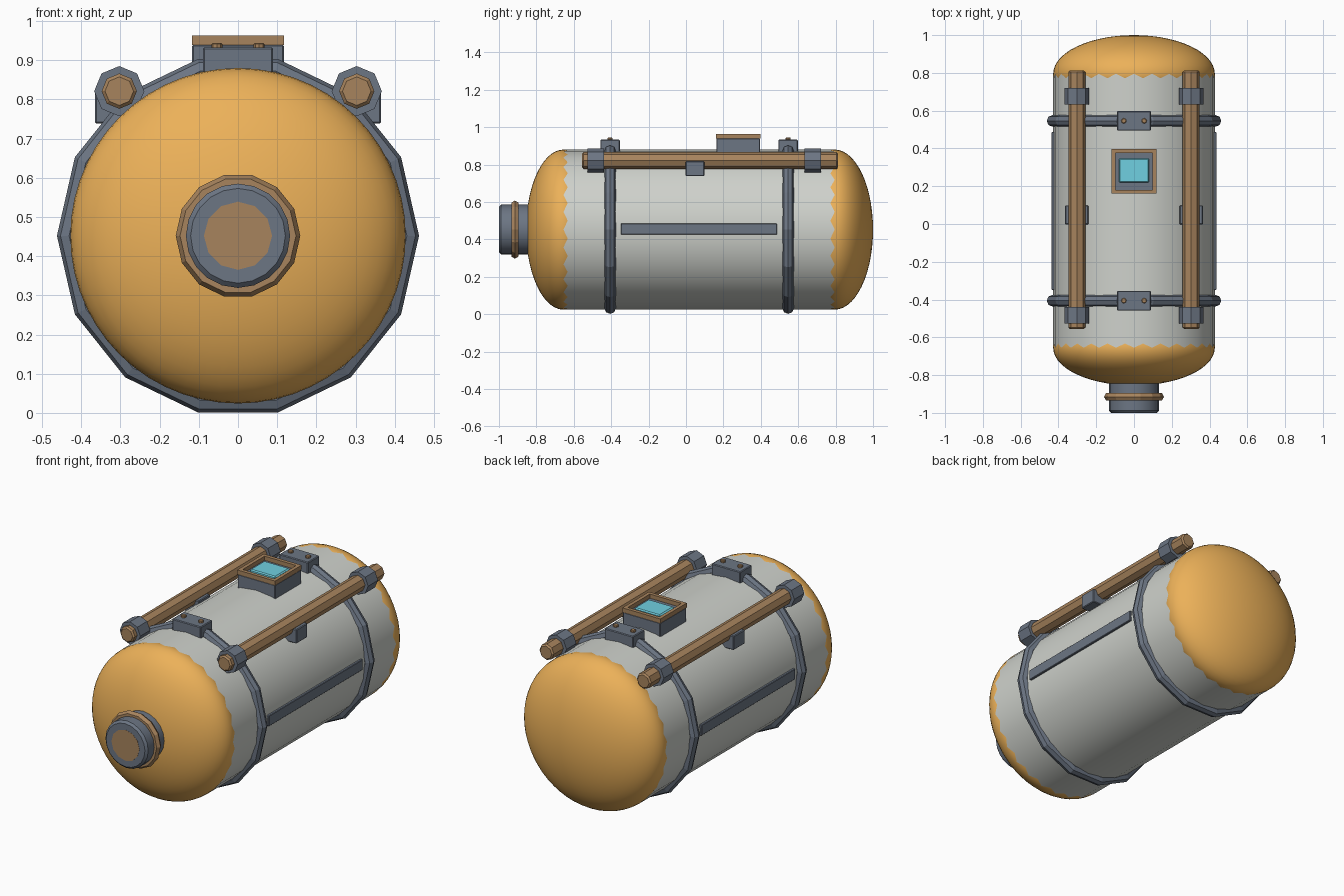
import bpy, math
from math import pi

if "Cube" in bpy.data.objects:
    bpy.data.objects.remove(bpy.data.objects["Cube"])

ZC = 0.452   # height of the tank axis
R = 0.428    # tank radius


def material(name, rgb):
    m = bpy.data.materials.new(name)
    m.diffuse_color = (*rgb, 1)
    m.use_nodes = True
    m.node_tree.nodes["Principled BSDF"].inputs["Base Color"].default_value = m.diffuse_color
    return m


SHELL = material("pale_shell", (0.62, 0.64, 0.60))
YELLOW = material("yellow", (0.84, 0.44, 0.10))
SLATE = material("slate", (0.15, 0.18, 0.23))
COPPER = material("copper", (0.39, 0.23, 0.11))
CYAN = material("cyan", (0.16, 0.63, 0.75))


def finish(name, mat, bevel=0, smooth=None):
    o = bpy.context.object
    o.name = name
    bpy.ops.object.transform_apply(location=False, rotation=True, scale=True)
    o.data.materials.append(mat)
    if smooth:
        bpy.ops.object.shade_smooth_by_angle(angle=math.radians(smooth))
    if bevel:
        b = o.modifiers.new("bevel", 'BEVEL')
        b.width, b.segments = bevel, 1
        b.limit_method, b.angle_limit = 'ANGLE', math.radians(50)
    return o


def box(name, loc, size, mat, bevel=0.004):
    bpy.ops.mesh.primitive_cube_add(size=1, location=loc)
    bpy.context.object.scale = size
    return finish(name, mat, bevel)


def rod(name, x, z, y0, y1, r, n, mat, bevel=0, smooth=None):
    # cylinder lying along y
    bpy.ops.mesh.primitive_cylinder_add(vertices=n, radius=r, depth=y1 - y0,
                                        location=(x, (y0 + y1) / 2, z), rotation=(pi / 2, 0, 0))
    return finish(name, mat, bevel, smooth)


def ring(name, y, major, minor, mat, minor_n=6):
    # 14-sided hoop around the tank axis
    bpy.ops.mesh.primitive_torus_add(major_radius=major, minor_radius=minor, major_segments=14,
                                     minor_segments=minor_n, location=(0, y, ZC), rotation=(pi / 2, 0, 0))
    return finish(name, mat)


# Tank shell and domed ends
rod("tank_shell", 0, ZC, -0.655, 0.795, R, 28, SHELL, smooth=30)
for name, y, depth in (("front_dome", -0.655, 0.2), ("back_dome", 0.795, 0.205)):
    bpy.ops.mesh.primitive_uv_sphere_add(segments=56, ring_count=28, radius=1,
                                         location=(0, y, ZC), rotation=(pi / 2, 0, 0))
    bpy.context.object.scale = (R, R, depth)
    finish(name, YELLOW, smooth=60)

# Front valve neck
rod("neck", 0, ZC, -1.0, -0.8, 0.133, 20, SLATE, 0.012, 30)
ring("neck_ring", -0.915, 0.137, 0.022, COPPER)
rod("neck_plug", 0, ZC, -1.001, -0.95, 0.087, 12, COPPER)

# Straps with riveted clamps
for i, y in enumerate((-0.406, 0.546)):
    ring(f"strap_{i}", y, 0.431, 0.031, SLATE, 8)
    box(f"clamp_{i}", (0, y, 0.895), (0.178, 0.104, 0.076), SLATE)
    for s in (-1, 1):
        bpy.ops.mesh.primitive_cylinder_add(vertices=8, radius=0.014, depth=0.02,
                                            location=(s * 0.054, y, 0.934))
        finish(f"rivet_{i}_{s}", COPPER, 0.003)

# Rails, collars, mid brackets and side strips
for s, side in ((-1, "left"), (1, "right")):
    x = s * 0.303
    rod(f"{side}_rail", x, 0.821, -0.556, 0.813, 0.045, 8, COPPER, 0.008)
    for j, y in enumerate((-0.483, 0.677)):
        rod(f"{side}_collar_{j}", x, 0.821, y - 0.044, y + 0.044, 0.064, 8, SLATE)
    box(f"{side}_bracket", (x, 0.048, 0.778), (0.124, 0.1, 0.08), SLATE)
    box(f"{side}_strip", (s * 0.422, 0.069, 0.455), (0.03, 0.835, 0.06), SLATE, 0.003)

# Gauge on top: base, copper frame, screen
GY = 0.279
box("gauge_base", (0, GY, 0.898), (0.234, 0.234, 0.084), SLATE)
for s in (-1, 1):
    box(f"gauge_frame_x_{s}", (s * 0.108, GY, 0.951), (0.02, 0.236, 0.025), COPPER, 0)
    box(f"gauge_frame_y_{s}", (0, GY + s * 0.108, 0.951), (0.196, 0.02, 0.025), COPPER, 0)
box("gauge_screen", (0, GY + 0.004, 0.943), (0.16, 0.128, 0.024), CYAN, 0.006)
